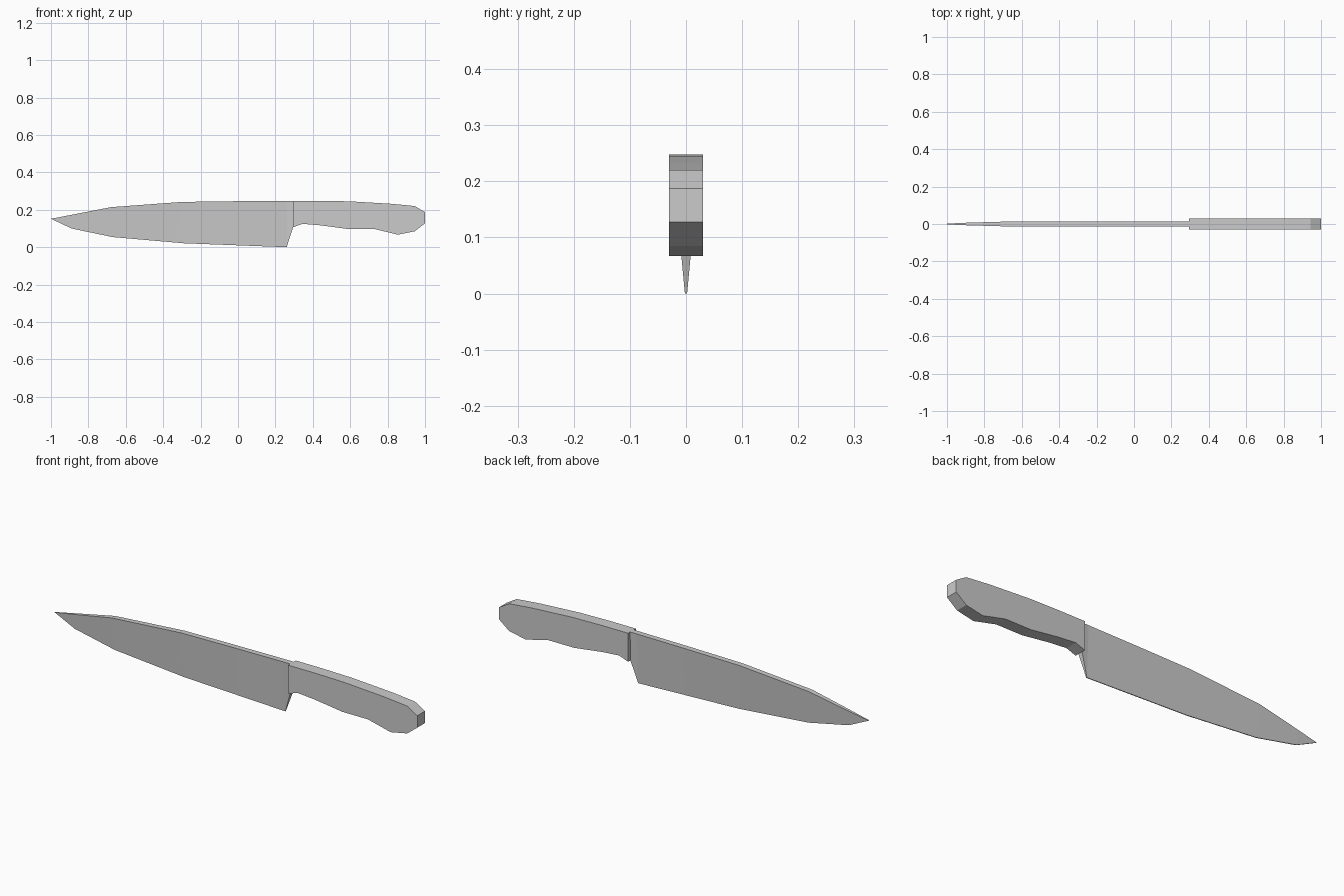
import bpy, bmesh

if "Cube" in bpy.data.objects:
    bpy.data.objects.remove(bpy.data.objects["Cube"])


def finish(name, bm):
    bmesh.ops.recalc_face_normals(bm, faces=bm.faces)
    mesh = bpy.data.meshes.new(name)
    bm.to_mesh(mesh)
    bm.free()
    obj = bpy.data.objects.new(name, mesh)
    bpy.context.collection.objects.link(obj)
    return obj


# Blade: wedge sections as (spine x, spine z, spine half width, edge x, edge z, edge half width)
sections = [
    (-0.89, 0.173, 0.007, -0.89, 0.100, 0.002),
    (-0.68, 0.214, 0.013, -0.67, 0.054, 0.002),
    (-0.30, 0.242, 0.014, -0.29, 0.021, 0.002),
    (0.00, 0.246, 0.014, 0.00, 0.010, 0.002),
    (0.26, 0.248, 0.014, 0.26, 0.000, 0.002),
    (0.295, 0.248, 0.014, 0.295, 0.107, 0.012),
]
bm = bmesh.new()
tip = [bm.verts.new((-1.0, y, 0.152)) for y in (-0.002, 0.002)]
rings = []
for sx, sz, sw, ex, ez, ew in sections:
    corners = [(sx, -sw, sz), (sx, sw, sz), (ex, ew, ez), (ex, -ew, ez)]
    rings.append([bm.verts.new(c) for c in corners])
# tip fan: top, far side, underside, near side
a = rings[0]
bm.faces.new((tip[0], tip[1], a[1], a[0]))
bm.faces.new((tip[1], a[2], a[1]))
bm.faces.new((tip[1], tip[0], a[3], a[2]))
bm.faces.new((tip[0], a[0], a[3]))
for a, b in zip(rings, rings[1:]):
    for i in range(4):
        j = (i + 1) % 4
        bm.faces.new((a[i], a[j], b[j], b[i]))
bm.faces.new(rings[-1])
finish("blade", bm)

# Handle: side profile extruded across the width
profile = [
    (0.295, 0.107), (0.345, 0.125), (0.44, 0.117), (0.59, 0.097),
    (0.73, 0.097), (0.855, 0.067), (0.945, 0.085), (1.0, 0.128),
    (1.0, 0.187), (0.945, 0.220), (0.82, 0.232), (0.60, 0.245),
    (0.44, 0.248), (0.295, 0.248),
]
bm = bmesh.new()
side = bm.faces.new([bm.verts.new((x, -0.03, z)) for x, z in profile])
out = bmesh.ops.extrude_face_region(bm, geom=[side], use_keep_orig=True)
moved = [v for v in out["geom"] if isinstance(v, bmesh.types.BMVert)]
bmesh.ops.translate(bm, verts=moved, vec=(0, 0.06, 0))
finish("handle", bm)
